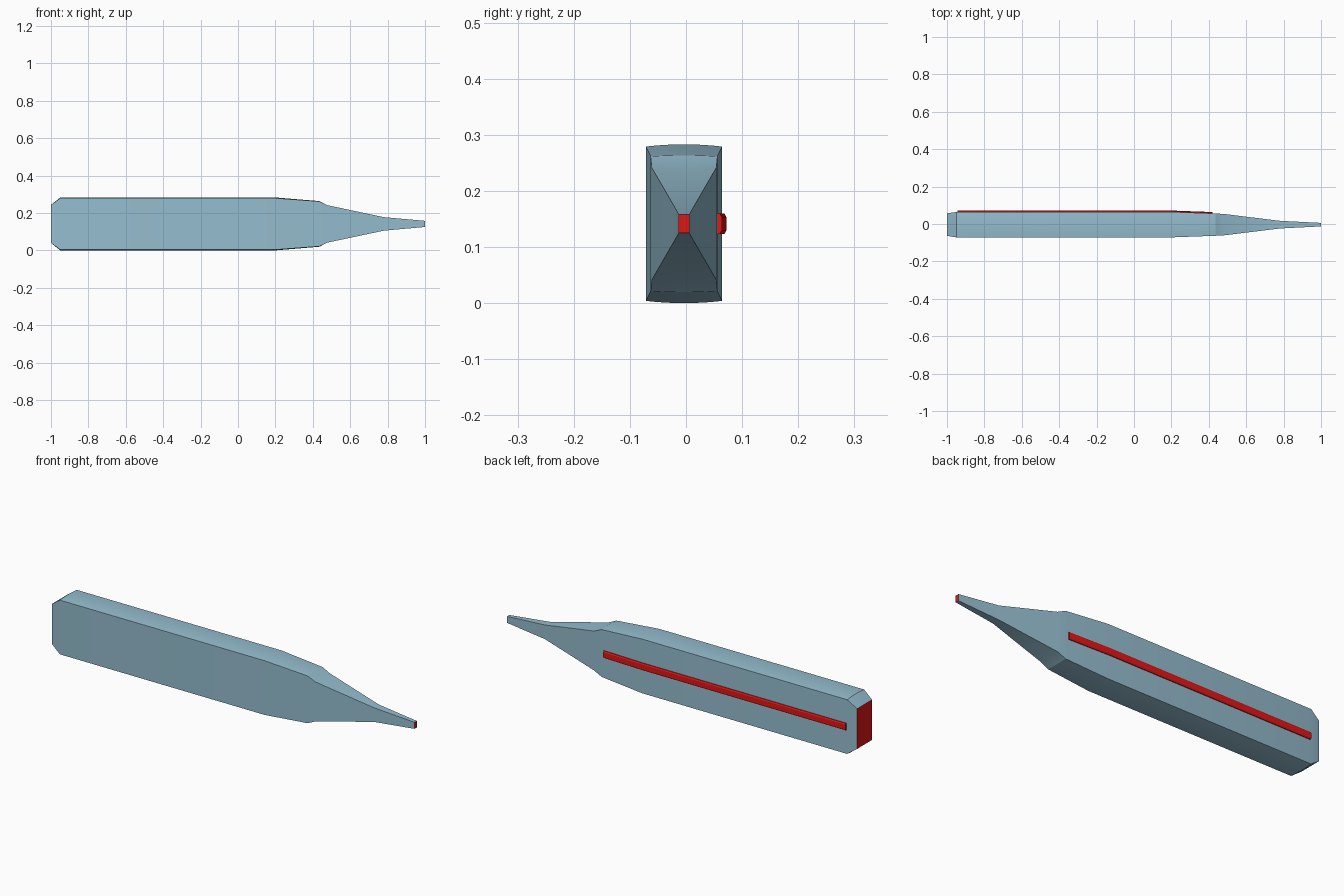
import bpy, bmesh, math

if "Cube" in bpy.data.objects:
    bpy.data.objects.remove(bpy.data.objects["Cube"])


def material(name, rgb):
    m = bpy.data.materials.new(name)
    m.diffuse_color = (*rgb, 1)
    m.use_nodes = True
    m.node_tree.nodes["Principled BSDF"].inputs["Base Color"].default_value = m.diffuse_color
    return m


blue = material("pale_blue", (0.30, 0.51, 0.62))
red = material("red", (0.75, 0.008, 0.008))

YC, ZC = -0.0035, 0.1415   # centre line of the body


def loft(name, rings, body_mat, cap_mat):
    """Skin a list of equal-length rings of points and close both ends."""
    bm = bmesh.new()
    loops = [[bm.verts.new(p) for p in ring] for ring in rings]
    n = len(loops[0])
    for a, b in zip(loops, loops[1:]):
        for i in range(n):
            bm.faces.new((a[i], a[(i + 1) % n], b[(i + 1) % n], b[i]))
    for cap in (loops[0], loops[-1]):
        bm.faces.new(cap).material_index = 1
    bmesh.ops.recalc_face_normals(bm, faces=bm.faces)
    me = bpy.data.meshes.new(name)
    bm.to_mesh(me)
    bm.free()
    ob = bpy.data.objects.new(name, me)
    bpy.context.collection.objects.link(ob)
    me.materials.append(body_mat)
    me.materials.append(cap_mat)
    bpy.ops.object.select_all(action='DESELECT')
    ob.select_set(True)
    bpy.context.view_layer.objects.active = ob
    bpy.ops.object.shade_smooth_by_angle(angle=math.radians(20))
    return ob


def body_ring(x, half_y, half_z, bulge, steps=8):
    """Rectangle whose top and bottom edges are gently arched."""
    pts = []
    for sign in (1, -1):
        for i in range(steps + 1):
            t = 1 - 2 * i / steps
            pts.append((x, YC + sign * t * half_y,
                        ZC + sign * (half_z - bulge * t * t)))
    return pts


# Body: chamfered tail, straight grip, shoulder step and long nose
sections = [
    (-1.00, 0.060, 0.102, 0.0),
    (-0.95, 0.068, 0.1415, 0.004),
    (0.20, 0.068, 0.1415, 0.004),
    (0.435, 0.0595, 0.122, 0.002),
    (0.478, 0.0575, 0.100, 0.0),
    (0.78, 0.0205, 0.036, 0.0),
    (1.00, 0.0095, 0.0165, 0.0),
]
loft("body", [body_ring(*s) for s in sections], blue, red)

# Raised red strip along the back, following the taper of the body
profile = [(-0.003, -0.018), (0.004, -0.018), (0.0074, -0.012),
           (0.0074, 0.012), (0.004, 0.018), (-0.003, 0.018)]
path = [(-0.945, 0.0645), (0.20, 0.0645), (0.42, 0.0565)]
loft("back_strip", [[(x, y + dy, ZC + dz) for dy, dz in profile]
                    for x, y in path], red, red)
